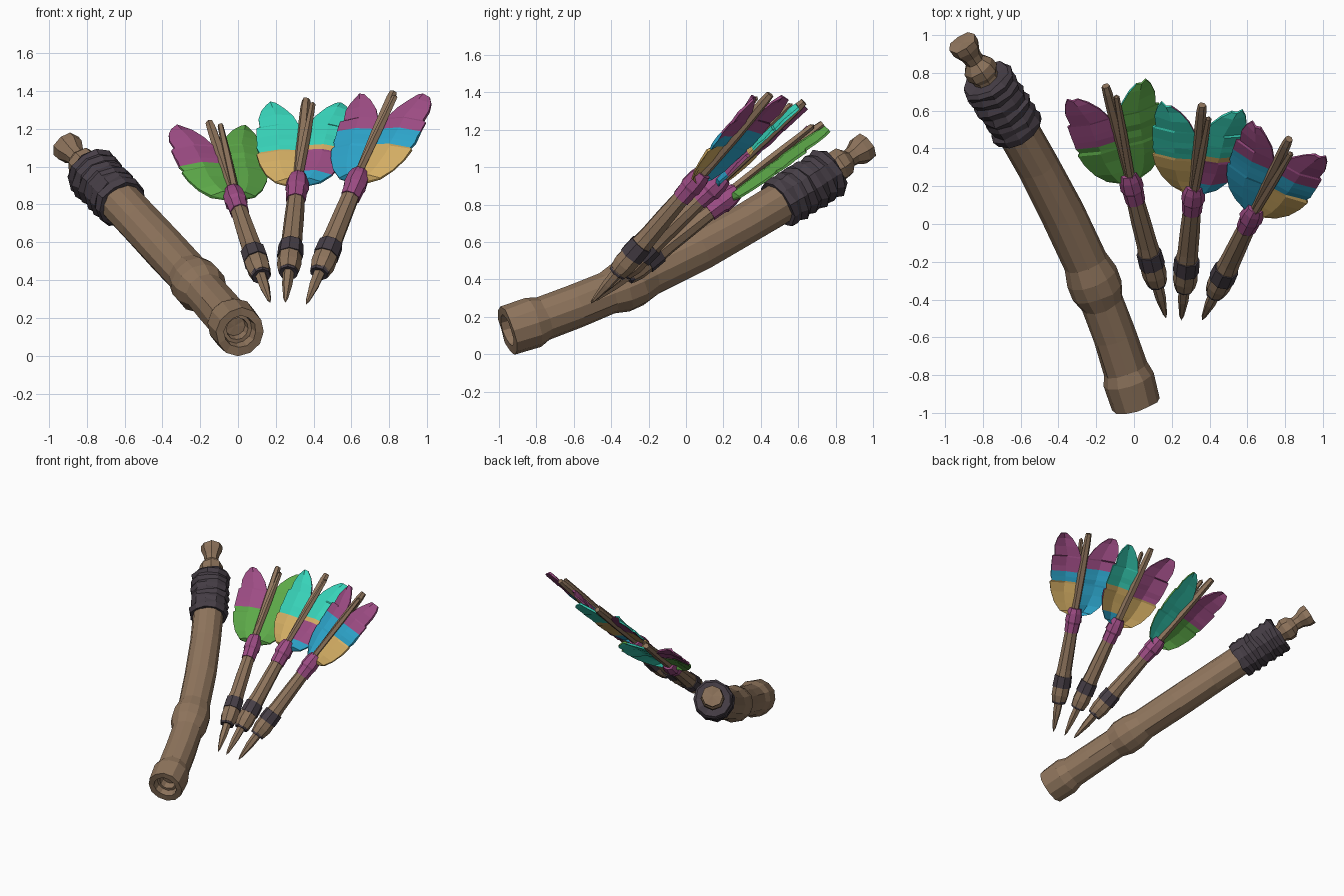
import bpy, bmesh, math, random
from mathutils import Vector

if "Cube" in bpy.data.objects:
    bpy.data.objects.remove(bpy.data.objects["Cube"])

random.seed(4)


def material(name, r, g, b):
    lin = [((c / 255 + 0.055) / 1.055) ** 2.4 for c in (r, g, b)]
    m = bpy.data.materials.new(name)
    m.diffuse_color = (*lin, 1)
    m.use_nodes = True
    m.node_tree.nodes["Principled BSDF"].inputs["Base Color"].default_value = m.diffuse_color
    return m


WOOD = material("brown wood", 142, 116, 92)
DARK = material("dark binding", 70, 62, 70)
PURPLE = material("purple", 157, 76, 132)
GREEN = material("green", 92, 168, 72)
TEAL = material("teal", 56, 212, 186)
TAN = material("tan yellow", 212, 174, 100)
BLUE = material("blue", 45, 165, 203)


def finish(name, bm, mats):
    bmesh.ops.remove_doubles(bm, verts=bm.verts, dist=0.0005)
    bmesh.ops.recalc_face_normals(bm, faces=bm.faces)
    me = bpy.data.meshes.new(name)
    bm.to_mesh(me)
    bm.free()
    for m in mats:
        me.materials.append(m)
    ob = bpy.data.objects.new(name, me)
    bpy.context.collection.objects.link(ob)
    return ob


def loft(name, path, profile, mat, sides=9, jitter=0.0, closed=False):
    """Sweep (t, radius) rings along path(t) -> (position, tangent)."""
    bm = bmesh.new()
    rings = []
    for t, r in profile:
        p, d = path(t)
        a = d.cross(Vector((0, 0, 1))).normalized()
        b = a.cross(d).normalized()
        ring = []
        for i in range(sides):
            ang = math.tau * i / sides
            q = r * (1 + random.uniform(-jitter, jitter))
            shift = d * random.uniform(-jitter, jitter) * r * 1.5
            ring.append(bm.verts.new(p + (a * math.cos(ang) + b * math.sin(ang)) * q + shift))
        rings.append(ring)
    pairs = list(zip(rings, rings[1:]))
    if closed:
        pairs.append((rings[-1], rings[0]))
    for r0, r1 in pairs:
        for i in range(sides):
            j = (i + 1) % sides
            bm.faces.new((r0[i], r0[j], r1[j], r1[i]))
    return finish(name, bm, [mat])


# Blowpipe: gently bowed tube
A, C, B = Vector((0.01, -0.955, 0.127)), Vector((-0.25, 0, 0.43)), Vector((-0.91, 0.96, 1.11))


def bow(t):
    pos = A * (1 - t) ** 2 + C * 2 * t * (1 - t) + B * t * t
    return pos, ((C - A) * (1 - t) + (B - C) * t).normalized()


loft("blowpipe_tube", bow, [
    (0.05, 0), (0.05, 0.055), (0.025, 0.06), (0.025, 0.08), (0.0, 0.088), (0.0, 0.132),
    (0.07, 0.137), (0.10, 0.117), (0.19, 0.116), (0.28, 0.115), (0.315, 0.139), (0.355, 0.139),
    (0.395, 0.117), (0.53, 0.118), (0.66, 0.114), (0.80, 0.114), (0.88, 0.11), (0.885, 0)],
    WOOD, 12, 0.025)
loft("mouthpiece", bow, [
    (0.87, 0), (0.87, 0.07), (0.905, 0.07), (0.917, 0.09), (0.935, 0.086), (0.95, 0.052),
    (0.965, 0.054), (0.985, 0.08), (1.0, 0.08), (1.0, 0)], WOOD, 8, 0.03)

# Cloth grip wound around the back of the tube
wrap = [(0.755, 0.09)]
for k in range(6):
    t = 0.755 + k * 0.025
    wrap += [(t, 0.133), (t + 0.013, 0.147)]
wrap += [(0.9, 0.13), (0.9, 0.06)]
loft("grip_wrap", bow, wrap, DARK, 11, 0.045)

# Feather outline: (distance along dart, inner edge, outer edge)
VANE = [(-0.02, 0.01, 0.03), (0.01, 0.0, 0.12), (0.07, 0.0, 0.175), (0.15, 0.0, 0.215),
        (0.22, 0.0, 0.235), (0.235, 0.0, 0.222), (0.27, 0.0, 0.238), (0.31, 0.005, 0.24),
        (0.35, 0.01, 0.245), (0.42, 0.02, 0.25), (0.43, 0.025, 0.232), (0.50, 0.06, 0.245),
        (0.56, 0.11, 0.235), (0.60, 0.16, 0.215)]


def vane(name, base, d, lat, side, top, under):
    """top / under: list of (colour, distance limit) from base to tip."""
    up = lat.cross(d).normalized()
    mats = list(dict.fromkeys(c for c, _ in top + under))
    pick = lambda rule, u: mats.index(next(c for c, lim in rule if u < lim))
    bm = bmesh.new()
    rows = []
    for u, v0, v1 in VANE:
        row = []
        for h in (0.007, -0.007):
            for f in (0, 0.5, 1):
                v = v0 + (v1 - v0) * f
                bend = 0.018 * math.sin(math.pi * f) - 0.02 * f + random.uniform(-0.004, 0.004)
                row.append(bm.verts.new(base + d * u + lat * side * v + up * (h + bend)))
        rows.append(row)
    loop = (0, 1, 2, 5, 4, 3)
    for (r0, r1), s0, s1 in zip(zip(rows, rows[1:]), VANE, VANE[1:]):
        u = (s0[0] + s1[0]) / 2
        for k in range(6):
            i, j = loop[k], loop[(k + 1) % 6]
            f = bm.faces.new((r0[i], r0[j], r1[j], r1[i]))
            f.material_index = pick(top if k < 3 else under, u)
    for r, u in ((rows[0], 0), (rows[-1], 0.59)):
        f = bm.faces.new([r[i] for i in loop])
        f.material_index = pick(top, u)
    finish(name, bm, mats)


# Darts: name, tip, tail end, left top/under colours, right top/under colours
DARTS = [
    ("left_dart", (0.17, -0.50, 0.28), (-0.15, 0.73, 1.23),
     [(GREEN, 0.28), (PURPLE, 9)], [(GREEN, 0.28), (PURPLE, 9)],
     [(GREEN, 9)], [(TEAL, 9)]),
    ("middle_dart", (0.25, -0.51, 0.28), (0.36, 0.63, 1.35),
     [(TAN, 0.23), (TEAL, 9)], [(TAN, 0.23), (PURPLE, 9)],
     [(BLUE, 0.05), (PURPLE, 0.23), (TAN, 0.29), (TEAL, 9)], [(BLUE, 0.05), (TAN, 0.29), (TEAL, 9)]),
    ("right_dart", (0.36, -0.51, 0.27), (0.82, 0.45, 1.39),
     [(BLUE, 0.38), (PURPLE, 9)], [(BLUE, 0.38), (PURPLE, 9)],
     [(TAN, 0.23), (BLUE, 0.34), (PURPLE, 9)], [(TAN, 0.23), (BLUE, 0.3), (PURPLE, 9)]),
]
for name, tip, tail, lt, lu, rt, ru in DARTS:
    tip, tail = Vector(tip), Vector(tail)
    d = (tail - tip).normalized()
    lat = d.cross(Vector((0, 0, 1))).normalized()
    up = lat.cross(d)

    def axis(t):
        return tip.lerp(tail, t), d

    loft(name + "_point", axis, [(0, 0), (0.02, 0.012), (0.09, 0.028), (0.17, 0.033), (0.17, 0)], WOOD, 6, 0.05)
    loft(name + "_end_cap", axis, [(0.150, 0), (0.146, 0.05), (0.16, 0.056), (0.16, 0)], DARK, 8)
    loft(name + "_shaft", axis, [(0.155, 0), (0.155, 0.055), (0.19, 0.066), (0.24, 0.064), (0.28, 0.06),
                                 (0.32, 0.055), (0.42, 0.052), (0.54, 0.046), (0.54, 0)], WOOD, 8, 0.03)
    loft(name + "_band", axis, [(0.228, 0.05), (0.228, 0.07), (0.285, 0.067), (0.285, 0.05)], DARK, 8, 0.02, True)
    loft(name + "_collar", axis, [(0.505, 0), (0.505, 0.053), (0.55, 0.056), (0.56, 0.064),
                                  (0.60, 0.058), (0.625, 0.046), (0.625, 0)], PURPLE, 8, 0.03)
    # Split quill: one long stick and a thinner one beside it
    loft(name + "_quill", axis, [(0.6, 0.03), (0.8, 0.032), (0.97, 0.027), (1.0, 0.022), (1.0, 0)], WOOD, 6, 0.06)

    def splint(t):
        return axis(t)[0] + (lat * 0.1 + up * 0.03) * (t - 0.55) + up * 0.02, d

    loft(name + "_splint", splint, [(0.58, 0), (0.6, 0.022), (0.8, 0.022), (0.96, 0.016), (0.97, 0)], WOOD, 5, 0.06)
    base = axis(0.6)[0]
    vane(name + "_left_feather", base, d, lat, -1, lt, lu)
    vane(name + "_right_feather", base, d, lat, 1, rt, ru)
